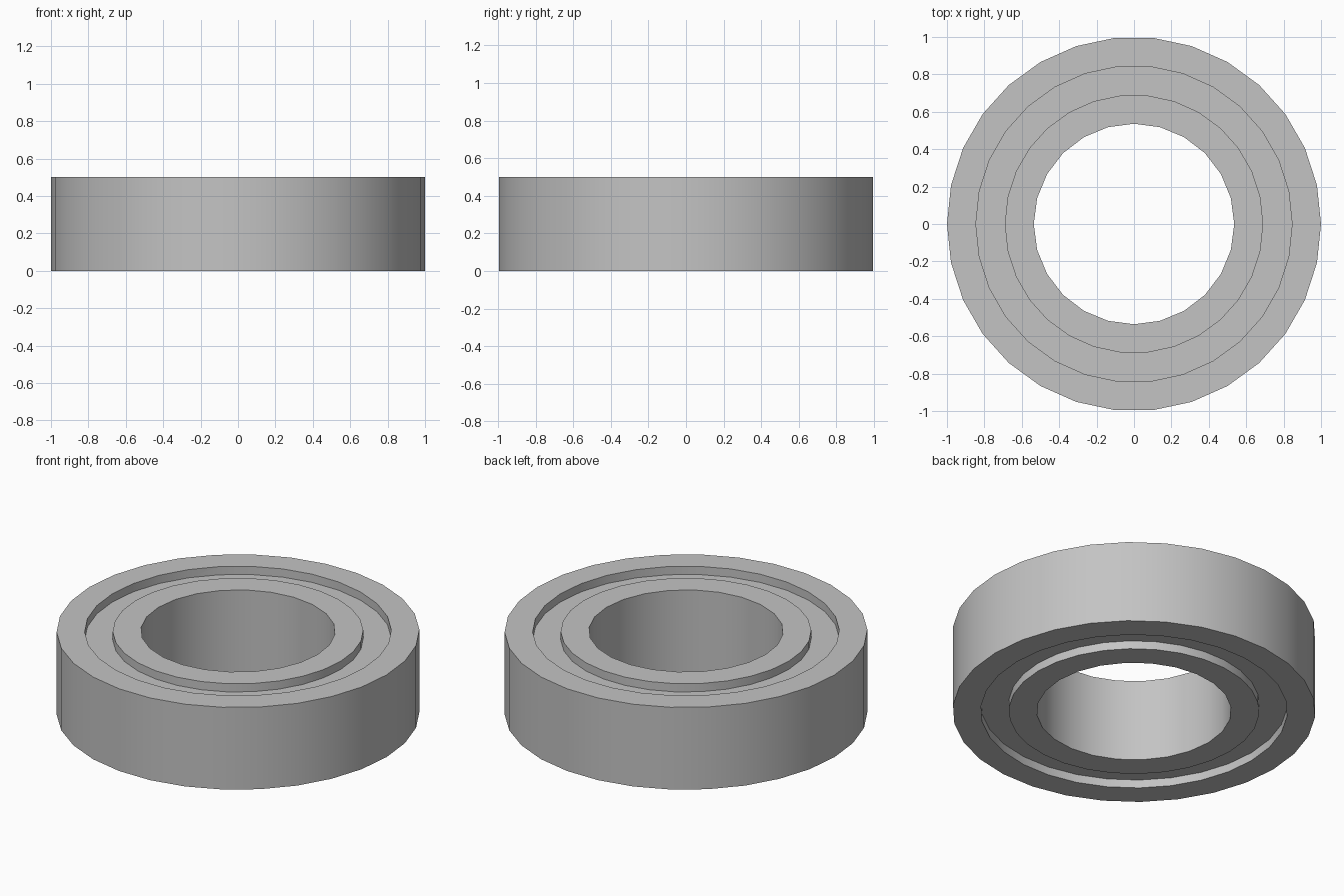
import bpy
import bmesh
import math

cube = bpy.data.objects.get("Cube")
if cube:
    bpy.data.objects.remove(cube, do_unlink=True)

OUTER, BORE, HEIGHT = 1.0, 0.536, 0.5
LAND = (OUTER - BORE) / 3          # width of each race and of the groove
DEPTH = 0.05                       # groove depth on both faces

steel = bpy.data.materials.new("steel grey")
steel.use_nodes = True
colour = (0.55, 0.55, 0.55, 1)
steel.diffuse_color = colour
steel.node_tree.nodes["Principled BSDF"].inputs["Base Color"].default_value = colour


def lathe(name, profile, sides, closed):
    """Turn an (r, z) profile around z; an open profile gets end caps."""
    bm = bmesh.new()
    rings = []
    for i in range(sides):
        a = math.tau * i / sides
        rings.append([bm.verts.new((r * math.cos(a), r * math.sin(a), z))
                      for r, z in profile])
    n = len(profile)
    for i in range(sides):
        p, q = rings[i], rings[(i + 1) % sides]
        for j in range(n if closed else n - 1):
            k = (j + 1) % n
            bm.faces.new((p[j], q[j], q[k], p[k]))
    if not closed:
        bm.faces.new([ring[0] for ring in rings])
        bm.faces.new([ring[-1] for ring in rings])
    bmesh.ops.recalc_face_normals(bm, faces=bm.faces)
    mesh = bpy.data.meshes.new(name)
    bm.to_mesh(mesh)
    bm.free()
    mesh.materials.append(steel)
    obj = bpy.data.objects.new(name, mesh)
    bpy.context.collection.objects.link(obj)
    return obj


def cut(target, cutter):
    """Subtract the cutter and remove it."""
    mod = target.modifiers.new("cut", 'BOOLEAN')
    mod.operation = 'DIFFERENCE'
    mod.solver = 'EXACT'
    mod.object = cutter
    bpy.context.view_layer.objects.active = target
    bpy.ops.object.modifier_apply(modifier=mod.name)
    bpy.data.objects.remove(cutter, do_unlink=True)


# Solid ring blank
bearing = lathe("bearing_ring", [(OUTER, 0), (OUTER, HEIGHT)], 30, False)

# Central bore
cut(bearing, lathe("bore_cutter", [(BORE, -0.2), (BORE, HEIGHT + 0.2)], 24, False))

# Recessed shield groove on the bottom and top faces
r0, r1 = BORE + LAND, OUTER - LAND
for z0, z1 in ((-0.1, DEPTH), (HEIGHT - DEPTH, HEIGHT + 0.1)):
    cut(bearing, lathe("groove_cutter",
                       [(r0, z0), (r1, z0), (r1, z1), (r0, z1)], 30, True))

# Smooth walls with crisp rims
bpy.ops.object.select_all(action='DESELECT')
bearing.select_set(True)
bpy.context.view_layer.objects.active = bearing
bpy.ops.object.shade_smooth_by_angle(angle=math.radians(30))
